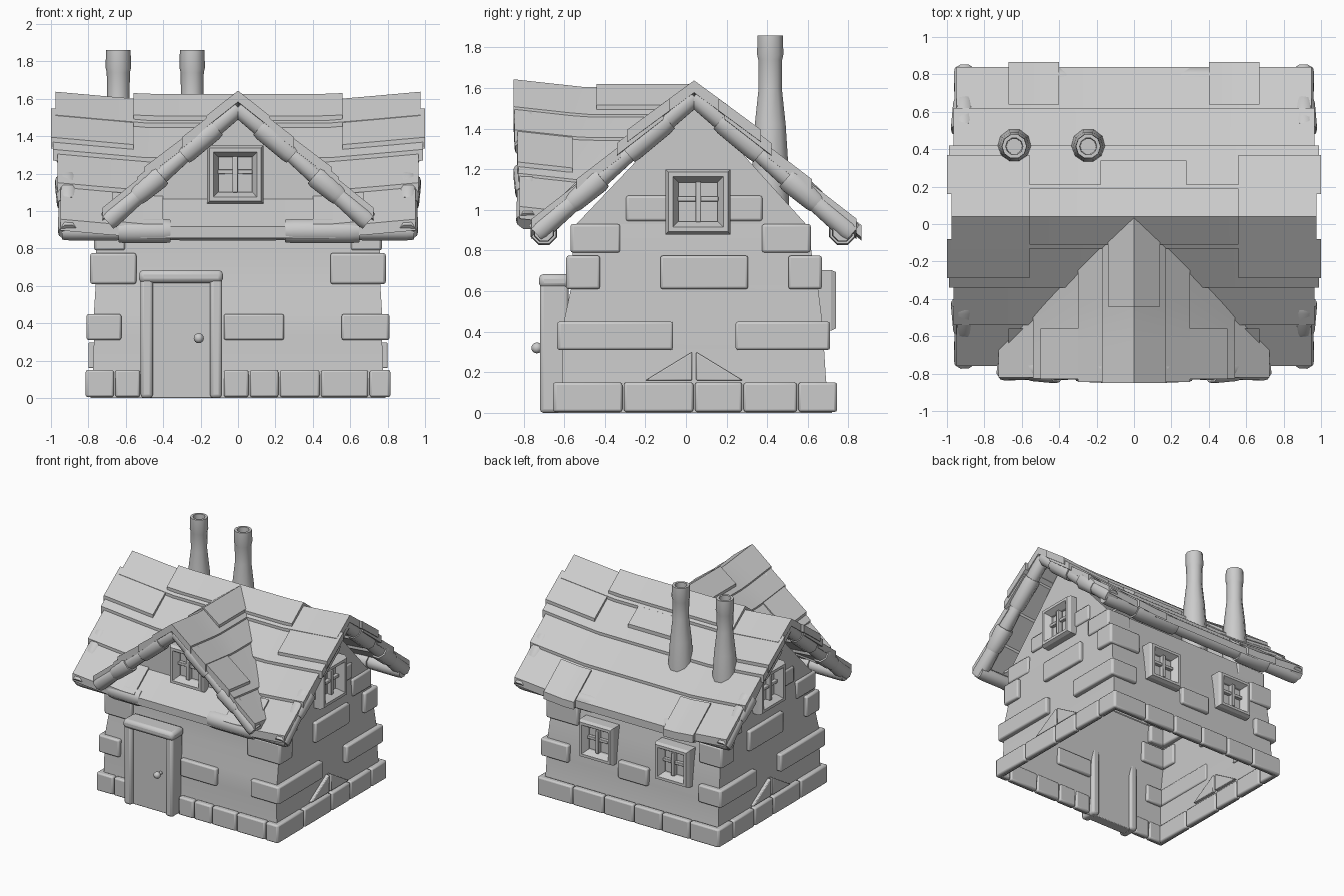
import bpy, bmesh, math
from mathutils import Vector, Matrix

cube = bpy.data.objects.get("Cube")
if cube:
    bpy.data.objects.remove(cube)

grey = bpy.data.materials.new("stone_grey")
grey.use_nodes = True
grey.diffuse_color = (0.6, 0.6, 0.6, 1)
grey.node_tree.nodes["Principled BSDF"].inputs["Base Color"].default_value = (0.6, 0.6, 0.6, 1)

RIDGE_Y, RIDGE_Z, SLOPE = 0.04, 1.595, 0.88


def finish(name, bm, bevel=0, recalc=True, angle=40):
    if recalc:
        bmesh.ops.recalc_face_normals(bm, faces=bm.faces)
    mesh = bpy.data.meshes.new(name)
    bm.to_mesh(mesh)
    bm.free()
    mesh.materials.append(grey)
    ob = bpy.data.objects.new(name, mesh)
    bpy.context.collection.objects.link(ob)
    if bevel:
        mod = ob.modifiers.new("soft_edges", "BEVEL")
        mod.width, mod.segments = bevel, 2
    bpy.ops.object.select_all(action="DESELECT")
    ob.select_set(True)
    bpy.context.view_layer.objects.active = ob
    bpy.ops.object.shade_smooth_by_angle(angle=math.radians(angle))
    return ob


def sweep(name, rings, start=True, end=True, bevel=0, angle=40):
    """Skin a list of equal-length closed rings."""
    bm = bmesh.new()
    loops = [[bm.verts.new(p) for p in ring] for ring in rings]
    n = len(loops[0])
    for a, b in zip(loops, loops[1:]):
        for i in range(n):
            j = (i + 1) % n
            bm.faces.new((a[i], a[j], b[j], b[i]))
    if start:
        bm.faces.new(loops[0])
    if end:
        bm.faces.new(loops[-1])
    return finish(name, bm, bevel, angle=angle)


def box(name, x0, x1, y0, y1, z0, z1, bevel=0.012):
    ring = lambda z: [(x0, y0, z), (x1, y0, z), (x1, y1, z), (x0, y1, z)]
    return sweep(name, [ring(z0), ring(z1)], bevel=bevel)


def log(name, p, q, r0, r1, sides=8):
    p, q = Vector(p), Vector(q)
    rot = (q - p).to_track_quat("Z", "Y")
    circle = [Vector((math.cos(a), math.sin(a), 0))
              for a in (math.tau * (i + 0.5) / sides for i in range(sides))]
    rings = [[p.lerp(q, t) + rot @ (c * (r * 1.08)) for c in circle]
             for t, r in ((0, r0 * 0.92), (0.12, r0), (0.88, r1), (1, r1 * 0.92))]
    return sweep(name, rings, angle=50)


# Hollow walls, open underneath, slightly uneven in profile
levels = [(0, .79, -.63, .72), (.16, .775, -.61, .69), (.32, .77, -.61, .68),
          (.46, .77, -.60, .67), (.62, .76, -.565, .65), (.78, .76, -.56, .62),
          (.93, .75, -.55, .60)]
sweep("walls", [[(-x, f, z), (x, f, z), (x, b, z), (-x, b, z)] for z, x, f, b in levels],
      start=False, end=False)


def panel(name, points):
    bm = bmesh.new()
    bm.faces.new([bm.verts.new(p) for p in points])
    return finish(name, bm, recalc=False)


# Gable walls at the two ends and above the front eave
panel("right_gable_wall", [(.75, -.55, .92), (.75, .60, .92), (.75, RIDGE_Y, 1.54)])
panel("left_gable_wall", [(-.75, .60, .92), (-.75, -.55, .92), (-.75, RIDGE_Y, 1.54)])
panel("dormer_wall", [(-.62, -.57, .95), (.62, -.57, .95), (0, -.57, 1.56)])

# Stone courses: height range, then outer planes at the side, front and back
courses = {"base": (.005, .15, .815, -.655, .745), "low": (.31, .45, .81, -.635, .71),
           "mid": (.61, .775, .79, -.59, .67), "high": (.79, .93, .77, -.57, .615),
           "gable": (.945, 1.07, .765, 0, 0)}


def stone(course, face, a, b):
    z0, z1, side, front, back = courses[course]
    name, t, g = face + "_" + course + "_stone", 0.05, 0.004
    a, b = a + g, b - g
    if face == "front":
        box(name, a, b, front, front + t, z0, z1)
    elif face == "back":
        box(name, a, b, back - t, back, z0, z1)
    elif face == "right":
        box(name, side - t, side, a, b, z0, z1)
    else:
        box(name, -side, -side + t, a, b, z0, z1)


for s in ("right", "left"):
    for cuts, course in (((-.655, -.31, .04, .28, .55, .745), "base"),):
        for a, b in zip(cuts, cuts[1:]):
            stone(course, s, a, b)
    for course, a, b in (("low", -.635, -.06), ("low", .24, .71), ("mid", -.59, -.42),
                         ("mid", -.13, .31), ("mid", .5, .67), ("high", -.57, -.32),
                         ("high", .37, .615), ("gable", -.3, .38)):
        stone(course, s, a, b)
front_cuts = (-.08, .06, .22, .44, .7, .815)
back_cuts = (-.815, -.55, -.3, -.05, .22, .5, .815)
for cuts, face in ((front_cuts, "front"), (back_cuts, "back"), ((-.815, -.66, -.52), "front")):
    for a, b in zip(cuts, cuts[1:]):
        stone("base", face, a, b)
for course, a, b in (("low", -.81, -.62), ("low", -.08, .25), ("low", .55, .81),
                     ("mid", -.79, -.54), ("mid", .49, .79), ("high", -.77, -.6), ("high", .6, .77)):
    stone(course, "front", a, b)
for course, a, b in (("low", -.81, -.6), ("low", -.15, .12), ("low", .56, .81),
                     ("mid", -.79, -.58), ("mid", .5, .79), ("high", -.77, -.5), ("high", .55, .77)):
    stone(course, "back", a, b)

# Chipped wedge stones low on the side walls
for s, side in ((1, "right"), (-1, "left")):
    for w in (-1, 1):
        y = .04 + .01 * w
        sweep(side + "_wedge_stone", [[(s * x, y, .30), (s * x, y + .23 * w, .16), (s * x, y, .16)]
                                      for x in (.75, .80)], bevel=.006)


# Sloping roof courses; main ones run along x, dormer ones along y
def slab(name, main, s, u0, u1, d0, d1, lift, base=0, thick=0.06):
    rings = []
    steps = 8
    for i in range(steps + 1):
        ring = []
        for d, up in ((d0, base), (d1, lift), (d1, lift - thick), (d0, base - thick)):
            end = u1 if main else min(u1, 0.07 - d)
            u = u0 + (end - u0) * i / steps
            flare = max(0, abs(u) - 0.5) * (0.09 if main else 0.11)
            z = RIDGE_Z - SLOPE * d + flare + up
            ring.append((u, RIDGE_Y + s * d, z) if main else (s * d, u, z))
        rings.append(ring)
    return sweep(name, rings, angle=30)


for s, side in ((-1, "front"), (1, "back")):
    for d0, d1, half in ((0, .17, .975), (.15, .38, .99), (.36, .58, .965), (.56, .80, .95)):
        slab(side + "_roof_course", True, s, -half, half, d0, d1, .025)
    slab(side + "_ridge_cap", True, s, -.56, .56, 0, .15, .045, .03)
    for e in (-1, 1):
        lo, hi = sorted((e * .56, e * 1.0))
        slab(side + "_raised_shingle", True, s, lo, hi, .12, .33, .045, .015)
        lo, hi = sorted((e * .4, e * .67))
        slab(side + "_eave_shingle", True, s, lo, hi, .6, .825 if s > 0 else .8, .04, .02)
slab("back_shingle", True, 1, -.18, .28, .14, .30, .045, .02)

for s, side in ((-1, "right_hand"), (1, "left_hand")):
    for d0, d1, y in ((0, .17, -.85), (.15, .30, -.845), (.28, .54, -.825), (.52, .725, -.82)):
        slab(side + "_dormer_course", False, s, y, .06, d0, d1, .025, .01)
    slab(side + "_dormer_cap", False, s, -.44, .05, 0, .14, .045, .025)
    slab(side + "_dormer_shingle", False, s, -.83, -.56, .3, .5, .045, .02)

# Rake logs: fractions along the slope with a start and end radius
pieces = [(0, .2, .05, .05), (.17, .42, .062, .058), (.4, .62, .045, .05),
          (.59, .78, .066, .058), (.75, 1, .05, .056)]


def rake(name, top, bottom):
    top, bottom = Vector(top), Vector(bottom)
    for a, b, r0, r1 in pieces:
        log(name, top.lerp(bottom, a), top.lerp(bottom, b), r0, r1)


for s in (-1, 1):
    rake("dormer_rake_log", (0, -.79, 1.555), (s * .70, -.78, .945))
    for x, side in ((.92, "right"), (-.92, "left")):
        rake(side + "_rake_log", (x, RIDGE_Y, 1.56), (x * .985, RIDGE_Y + s * .78, .885))

# Eave logs in alternating thickness
for y, side in ((-.70, "front"), (.77, "back")):
    for a, b, r in ((-.94, -.61, .05), (-.64, -.36, .065), (-.38, .27, .05),
                    (.25, .65, .065), (.63, .94, .05)):
        log(side + "_eave_log", (a, y, .893), (b, y, .893), r, r)

# Two flared chimneys with hollow tops
chimney = [(1.0, .098), (1.2, .095), (1.42, .08), (1.6, .06), (1.74, .062),
           (1.765, .068), (1.86, .066), (1.86, .046), (1.7, .042)]
for x in (-.64, -.245):
    sweep("chimney", [[(x + r * math.cos(math.tau * i / 10), .415 + r * math.sin(math.tau * i / 10), z)
                       for i in range(10)] for z, r in chimney], start=False)


# Windows: bevelled square frame, recessed pane, crossing bars
def window(name, loc, turn, w, h):
    place = Matrix.Translation(loc) @ Matrix.Rotation(math.radians(turn), 4, "Z")
    frame = [(1, .06), (1, -.04), (.92, -.065), (.78, -.065), (.60, -.02), (.60, 0)]
    sweep(name + "_frame", [[(sx * w * k, y, sz * h * k) for sx, sz in ((-1, -1), (1, -1), (1, 1), (-1, 1))]
                            for k, y in frame], start=False, angle=25).matrix_world = place
    k = .62
    for part in (box(name + "_upright", -.014, .014, -.04, 0, -h * k, h * k, .004),
                 box(name + "_crossbar", -w * k, w * k, -.03, 0, .002, .026, .004)):
        part.matrix_world = place


window("front_window", (-.015, -.585, 1.195), 0, .15, .155)
window("right_window", (.765, .06, 1.04), 90, .16, .16)
window("left_window", (-.765, .06, 1.04), -90, .16, .16)
for x in (.30, -.38):
    window("back_window", (x, .675, .555), 180, .15, .15)

# Door with surround and knob
box("door_panel", -.47, -.13, -.685, -.60, 0, .63, .006)
box("door_left_post", -.52, -.455, -.72, -.58, 0, .64, .018)
box("door_right_post", -.15, -.085, -.72, -.58, 0, .64, .018)
box("door_lintel", -.53, -.08, -.725, -.57, .615, .685, .025)
log("knob_stem", (-.21, -.68, .32), (-.21, -.73, .32), .012, .012)
bm = bmesh.new()
bmesh.ops.create_uvsphere(bm, u_segments=12, v_segments=8, radius=.027,
                          matrix=Matrix.Translation((-.21, -.735, .32)))
finish("door_knob", bm)
